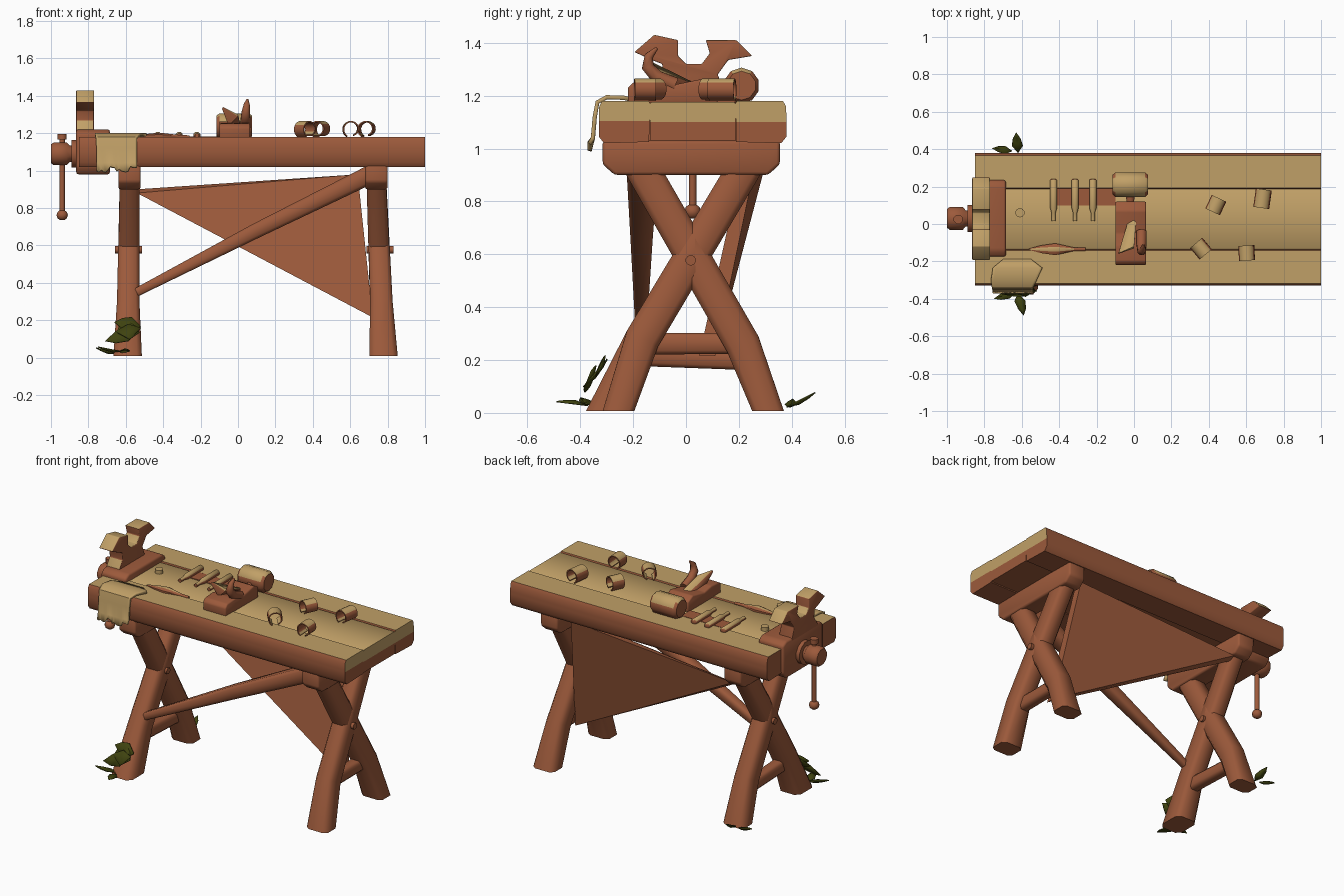
import bpy, bmesh, math, random
from mathutils import Vector as V

if "Cube" in bpy.data.objects:
    bpy.data.objects.remove(bpy.data.objects["Cube"])
random.seed(4)

def mat(name, c):
    m = bpy.data.materials.new(name)
    m.diffuse_color = (*c, 1)
    m.use_nodes = True
    m.node_tree.nodes["Principled BSDF"].inputs["Base Color"].default_value = m.diffuse_color
    return m

MATS = [mat("brown wood", (0.335, 0.102, 0.044)),
        mat("pale wood", (0.53, 0.35, 0.135)),
        mat("dark green leaf", (0.05, 0.056, 0.005))]
WOOD = lambda f: 0
PALE = lambda f: 1
LEAF = lambda f: 2
TOPS = lambda f: 1 if f.normal.z > 0.5 else 0        # pale on upward faces

def finish(name, bm, rule):
    bmesh.ops.recalc_face_normals(bm, faces=bm.faces)
    bm.normal_update()
    for f in bm.faces:
        f.material_index = rule(f)
    me = bpy.data.meshes.new(name)
    bm.to_mesh(me)
    bm.free()
    for m in MATS:
        me.materials.append(m)
    ob = bpy.data.objects.new(name, me)
    bpy.context.collection.objects.link(ob)
    return ob

def prism(name, pts, x0, x1, rule=WOOD, bevel=0, cut=None):
    """Profile in (y, z) extruded along x."""
    bm = bmesh.new()
    a = [bm.verts.new((x0, y, z)) for y, z in pts]
    b = [bm.verts.new((x1, y, z)) for y, z in pts]
    n = len(pts)
    bm.faces.new(a)
    bm.faces.new(b)
    for i in range(n):
        bm.faces.new((a[i], a[(i + 1) % n], b[(i + 1) % n], b[i]))
    bmesh.ops.recalc_face_normals(bm, faces=bm.faces)
    if bevel:
        bmesh.ops.bevel(bm, geom=bm.edges[:], offset=bevel, segments=2, profile=0.5, affect='EDGES')
    if cut:
        bmesh.ops.bisect_plane(bm, geom=bm.verts[:] + bm.edges[:] + bm.faces[:],
                               plane_co=(0, 0, cut), plane_no=(0, 0, 1))
    return finish(name, bm, rule)

def rect(y0, y1, z0, z1):
    return [(y0, z0), (y1, z0), (y1, z1), (y0, z1)]

def tube(name, pts, radii, n=10, rule=WOOD, square=False, first=None):
    """Loft of rings along a path; square gives a chamfered box section."""
    bm = bmesh.new()
    pts = [V(p) for p in pts]
    rings = []
    for i, p in enumerate(pts):
        t = (pts[min(i + 1, len(pts) - 1)] - pts[max(i - 1, 0)]).normalized()
        if i == 0 and first:
            t = V(first)
        ref = V((1, 0, 0)) if abs(t.x) < 0.8 else V((0, 1, 0))
        u = (ref - t * ref.dot(t)).normalized()
        w = t.cross(u)
        r = radii[i] if isinstance(radii[i], tuple) else (radii[i], radii[i])
        if square:
            sec = [(1, -.65), (1, .65), (.65, 1), (-.65, 1), (-1, .65), (-1, -.65), (-.65, -1), (.65, -1)]
        else:
            sec = [(math.cos(2 * math.pi * (k + .5) / n), math.sin(2 * math.pi * (k + .5) / n)) for k in range(n)]
        rings.append([bm.verts.new(p + u * a * r[0] + w * b * r[1]) for a, b in sec])
    for A, B in zip(rings, rings[1:]):
        for k in range(len(A)):
            j = (k + 1) % len(A)
            bm.faces.new((A[k], A[j], B[j], B[k]))
    bm.faces.new(rings[0])
    bm.faces.new(rings[-1])
    return finish(name, bm, rule)

def hull(name, pts, rule=WOOD):
    bm = bmesh.new()
    for p in pts:
        bm.verts.new(p)
    bmesh.ops.convex_hull(bm, input=bm.verts[:])
    return finish(name, bm, rule)

# table planks: pale top and pale upper half of the right end
def plank_rule(f):
    c = f.calc_center_median()
    return 1 if f.normal.z > 0.6 or (f.normal.x > 0.7 and c.z > 1.1) else 0

prism("front_plank", [(-.31, 1.02), (-.14, 1.025), (-.135, 1.17), (-.142, 1.18), (-.317, 1.18),
                      (-.328, 1.16), (-.33, 1.12), (-.33, 1.045)], -.85, 1, plank_rule, cut=1.105)
prism("middle_plank", [(-.137, 1.03), (.187, 1.03), (.187, 1.17), (.18, 1.176), (-.13, 1.176),
                       (-.137, 1.17)], -.85, 1, plank_rule, cut=1.10)
prism("back_plank", [(.19, 1.025), (.36, 1.02), (.38, 1.045), (.38, 1.12), (.378, 1.16), (.367, 1.18),
                     (.192, 1.18), (.187, 1.17)], -.85, 1, plank_rule, cut=1.10)

# trestles: crossbeam, crossed legs, stretcher and bolt for each side
for side, xt, xb, fy, fw, sz in (("left", -.58, -.59, -.29, .088, (.22, .2)), ("right", .74, .778, -.255, .06, (.262, .262))):
    xm = (xt + xb) / 2
    prism(side + "_crossbeam", [(-.27, .9), (.31, .9), (.355, .94), (.355, 1.03), (-.315, 1.03), (-.315, .94)],
          xt - .06, xt + .06, bevel=.012)
    legs = {"front": ((fy, .008), (-.165, .28), (.23, .94), fw), "back": ((.31, .008), (.215, .26), (-.175, .94), .06)}
    for nm, (a, b, c, w) in legs.items():
        tube(f"{side}_{nm}_foot_leg", [(xb, *a), (xb * .7 + xt * .3, *b), (xt, *c)],
             [(.076, w), (.06, .066), (.052, .064)], square=True, first=(0, 0, 1))
    tube(side + "_stretcher", [(xm, -.2, sz[0]), (xm, .23, sz[1])], [(.035, .042), (.035, .038)], square=True)
    tube(side + "_bolt", [(xm - .072, .018, .577), (xm + .072, .018, .577)], [.02, .02])

# diagonal braces: slim front one, broad web at the back
tube("front_brace", [(-.57, -.17, .335), (.1, -.168, .68), (.72, -.165, .985)],
     [(.022, .022), (.042, .04), (.062, .05)], square=True)
hull("back_web", [(-.54, .29, .9), (-.54, .25, .88), (.64, .27, .98), (.64, .22, .98),
                  (.72, .11, .215), (.72, .05, .215), (.1, .17, .6)])

# vise: jaw block, horned top, screw and handle
prism("vise_block", [(-.15, .98), (.2, .98), (.235, 1.02), (.235, 1.2), (.2, 1.22), (-.14, 1.22),
                     (-.175, 1.2), (-.175, 1.02)], -.865, -.685, bevel=.012)
prism("vise_horns", [(-.13, 1.2), (-.085, 1.27), (-.09, 1.32), (-.13, 1.335), (-.195, 1.365), (-.12, 1.43), (-.03, 1.41),
                     (-.03, 1.35), (0, 1.32), (.06, 1.32), (.09, 1.36), (.075, 1.41), (.19, 1.41),
                     (.25, 1.35), (.16, 1.335), (.12, 1.28), (.15, 1.2)], -.865, -.77, TOPS, bevel=.004)
tube("vise_screw", [(-1, .03, 1.09), (-.985, .03, 1.09), (-.915, .03, 1.09), (-.9, .03, 1.09), (-.86, .03, 1.09)],
     [.052, .063, .063, .045, .045], 12)
tube("vise_collar", [(-.89, .03, 1.09), (-.84, .03, 1.09)], [.075, .075], 12)
tube("vise_handle", [(-.94, .025, .76), (-.94, .025, 1.18)], [.015, .015], 8)
tube("handle_knob", [(-.94, .025, z) for z in (.735, .745, .762, .779, .789)], [.012, .026, .032, .026, .012], 10)
tube("handle_cap", [(-.94, .025, 1.165), (-.94, .025, 1.195)], [.026, .026], 8)

# hand plane with horn and iron
prism("plane_body", [(-.22, 1.17), (.12, 1.17), (.12, 1.24), (.07, 1.265), (-.05, 1.24), (-.12, 1.255), (-.2, 1.25),
                     (-.22, 1.23)], -.10, .065, bevel=.008)
tube("plane_horn", [(.04, -.04, 1.24), (.04, -.11, 1.27), (.042, -.145, 1.31), (.047, -.14, 1.35), (.05, -.11, 1.38)],
     [.03, .028, .025, .018, .006], 8)
hull("plane_iron", [(-.085, -.16, 1.33), (-.08, -.155, 1.34), (0, -.13, 1.29), (.0, -.12, 1.30),
                    (.015, .06, 1.235), (-.03, .02, 1.24), (-.05, -.13, 1.24)], TOPS)

# mallet head with handle
tube("mallet_head", [(-.115, .21, 1.238), (-.1, .21, 1.238), (.06, .21, 1.238), (.075, .21, 1.238)],
     [.055, .068, .068, .055], 10, TOPS)
tube("mallet_handle", [(-.02, .2, 1.22), (-.02, .02, 1.2)], [.025, .02], 8)

# chisels on a thin brown mat, a round peg and a carving knife
prism("tool_mat", rect(.1, .19, 1.174, 1.181), -.43, -.1)
for i, x in enumerate((-.43, -.315, -.22)):
    tube(f"chisel_{i + 1}", [(x, y, 1.188) for y in (.24, .235, .085, .06, .015)],
         [.014, .02, .02, .012, .012], 8, TOPS)
tube("bench_peg", [(-.61, .06, 1.16), (-.61, .06, 1.2)], [.025, .025], 10, PALE)
tube("knife", [(-.56, -.135, 1.181), (-.5, -.135, 1.184), (-.42, -.135, 1.186), (-.32, -.135, 1.182), (-.26, -.135, 1.181)],
     [(.004, .004), (.022, .012), (.034, .018), (.01, .01), (.01, .008)], 8,
     lambda f: 1 if f.normal.z > 0.9 and f.calc_center_median().x < -.35 else 0)

# wood shavings: open curled strips
for i, (x, y, ang) in enumerate(((.44, .1, -25), (.69, .135, -8), (.36, -.13, 40), (.605, -.155, 3))):
    bm = bmesh.new()
    a = math.radians(ang)
    ax, ou = V((-math.sin(a), math.cos(a), 0)), V((math.cos(a), math.sin(a), 0))
    half = .05 if i == 1 else .04
    loop = []
    for r_out in (0, .007):
        for k in range(15):
            th = math.radians(-70 + 310 * k / 14)
            r = .038 + .01 * k / 14 - r_out
            c = V((x, y, 1.222)) + ou * (r * math.cos(th)) + V((0, 0, r * math.sin(th)))
            loop.append([bm.verts.new(c + ax * s) for s in (-half, half)])
    O, I = loop[:15], loop[15:]
    for k in range(14):
        bm.faces.new((O[k][0], O[k + 1][0], O[k + 1][1], O[k][1]))
        bm.faces.new((I[k][0], I[k][1], I[k + 1][1], I[k + 1][0]))
        for s in (0, 1):
            bm.faces.new((O[k][s], I[k][s], I[k + 1][s], O[k + 1][s]))
    for k in (0, 14):
        bm.faces.new((O[k][0], O[k][1], I[k][1], I[k][0]))
    finish(f"shaving_{i + 1}", bm, TOPS)

# rag draped over the front edge, with a frayed hem
bm = bmesh.new()
rows = [(-.19, 1.18, -.70, -.55), (-.235, 1.192, -.755, -.49), (-.30, 1.194, -.765, -.52),
        (-.335, 1.175, -.76, -.54), (-.345, 1.12, -.757, -.54), (-.352, 1.04, -.757, -.54), (-.365, 1.0, -.755, -.54)]
N = 18
grid = []
for j, (y, z, x0, x1) in enumerate(rows):
    grid.append([bm.verts.new((x0 + (x1 - x0) * k / N, y, z + (random.uniform(-.012, .025) if j == 6 else 0)))
                 for k in range(N + 1)])
for A, B in zip(grid, grid[1:]):
    for k in range(N):
        bm.faces.new((A[k], A[k + 1], B[k + 1], B[k]))
rag = finish("rag", bm, PALE)
sol = rag.modifiers.new("thickness", 'SOLIDIFY')
sol.thickness = .016
sol.offset = 0

# leaves around the left feet
def leaf(name, base, tip, width, side):
    b, t, s = V(base), V(tip), V(side).normalized() * width
    up = (t - b).cross(s).normalized() * .012
    bm = bmesh.new()
    mid = [bm.verts.new(p) for p in (b, b.lerp(t, .4) + up, b.lerp(t, .75) + up * .6, t)]
    for sg in (1, -1):
        e = [bm.verts.new(b.lerp(t, .35) + s * sg), bm.verts.new(b.lerp(t, .7) + s * sg * .7)]
        bm.faces.new((mid[0], mid[1], e[0]))
        bm.faces.new((mid[1], mid[2], e[1], e[0]))
        bm.faces.new((mid[2], mid[3], e[1]))
    ob = finish(name, bm, LEAF)
    ob.modifiers.new("thickness", 'SOLIDIFY').thickness = .005

for i, L in enumerate([
        ((-.62, -.37, .03), (-.59, -.49, .045), .03, (1, 0, 0)),
        ((-.62, -.36, .03), (-.75, -.40, .055), .025, (0, 1, 0)),
        ((-.52, -.36, .16), (-.71, -.375, .09), .05, (0, .5, 1)),
        ((-.52, -.33, .17), (-.66, -.325, .19), .045, (0, .5, 1)),
        ((-.58, -.39, .10), (-.60, -.30, .205), .06, (1, 0, 0)),
        ((-.62, .38, .02), (-.63, .49, .075), .03, (1, 0, 0)),
        ((-.65, .39, .02), (-.76, .405, .05), .022, (0, 1, 0))]):
    leaf(f"leaf_{i + 1}", *L)

bpy.ops.object.select_all(action='SELECT')
bpy.context.view_layer.objects.active = rag
bpy.ops.object.shade_smooth_by_angle(angle=math.radians(50))
